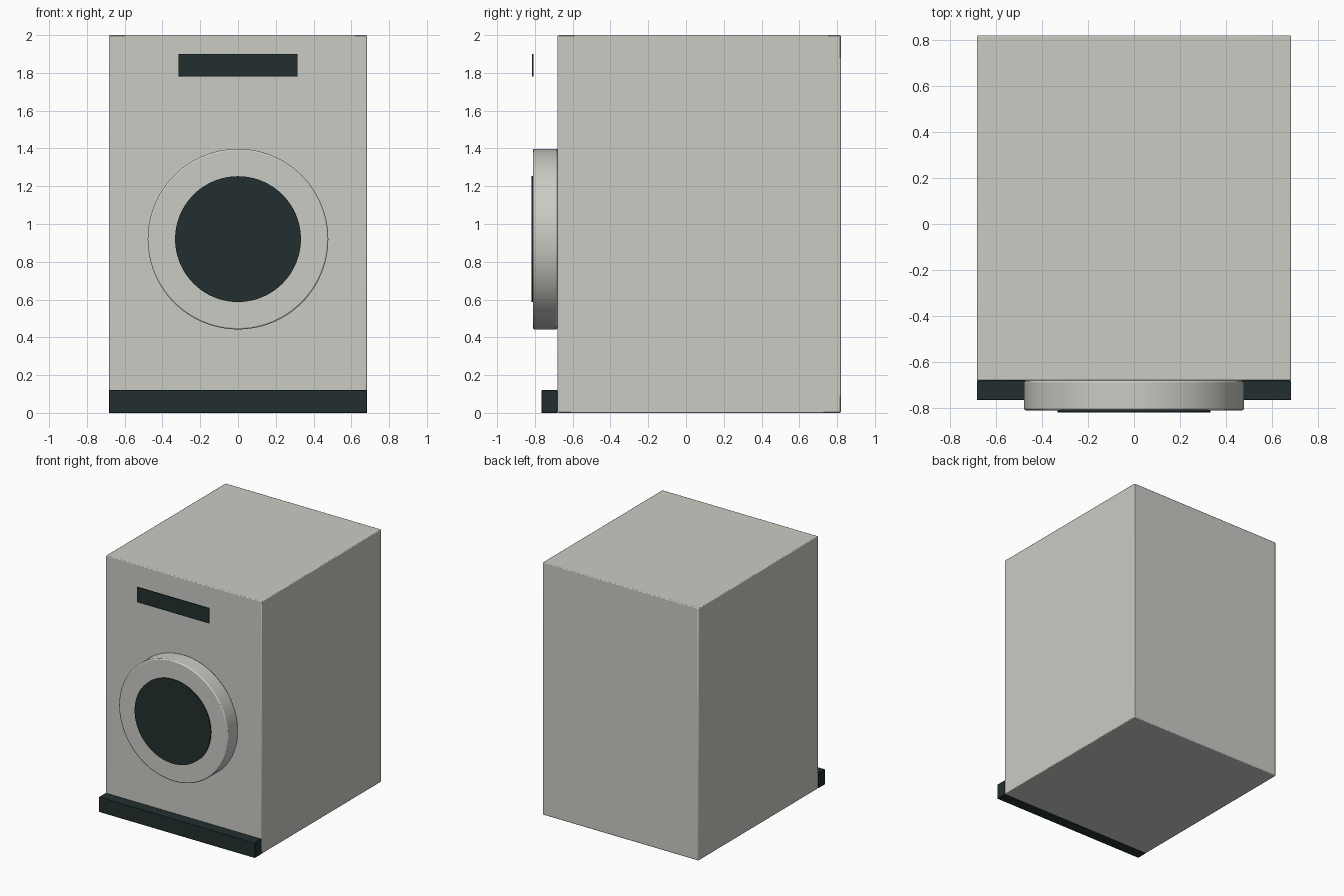
import bpy
import math

cube = bpy.data.objects.get("Cube")
if cube:
    bpy.data.objects.remove(cube, do_unlink=True)


def material(name, rgb):
    mat = bpy.data.materials.new(name)
    mat.use_nodes = True
    mat.diffuse_color = (*rgb, 1)
    mat.node_tree.nodes["Principled BSDF"].inputs["Base Color"].default_value = (*rgb, 1)
    return mat


enamel = material("warm_grey_enamel", (0.60, 0.60, 0.56))
dark = material("dark_teal_plastic", (0.016, 0.028, 0.028))


def finish(obj, name, mat, bevel):
    obj.name = name
    obj.data.materials.append(mat)
    bpy.ops.object.transform_apply(location=False, rotation=True, scale=True)
    if bevel:
        mod = obj.modifiers.new("soft_edges", "BEVEL")
        mod.width = bevel
        mod.segments = 2
        mod.limit_method = "ANGLE"
    bpy.ops.object.shade_smooth_by_angle(angle=math.radians(40))
    return obj


def box(name, low, high, mat, bevel=0):
    centre = [(a + b) / 2 for a, b in zip(low, high)]
    bpy.ops.mesh.primitive_cube_add(size=1, location=centre)
    obj = bpy.context.object
    obj.scale = [b - a for a, b in zip(low, high)]
    return finish(obj, name, mat, bevel)


def disc(name, radius, front, back, mat, bevel=0):
    bpy.ops.mesh.primitive_cylinder_add(
        vertices=96, radius=radius, depth=back - front,
        location=(0, (front + back) / 2, 0.92), rotation=(math.pi / 2, 0, 0))
    return finish(bpy.context.object, name, mat, bevel)


# Cabinet and kick plate
box("cabinet", (-0.683, -0.68, 0), (0.683, 0.82, 2), enamel, 0.006)
box("kick_plate", (-0.683, -0.765, 0), (0.683, -0.68, 0.12), dark, 0.003)

# Round door with dark window
disc("door_ring", 0.478, -0.81, -0.68, enamel, 0.008)
disc("door_window", 0.333, -0.819, -0.81, dark)

# Display panel, standing level with the door face
box("display_panel", (-0.316, -0.814, 1.78), (0.316, -0.807, 1.9), dark)
